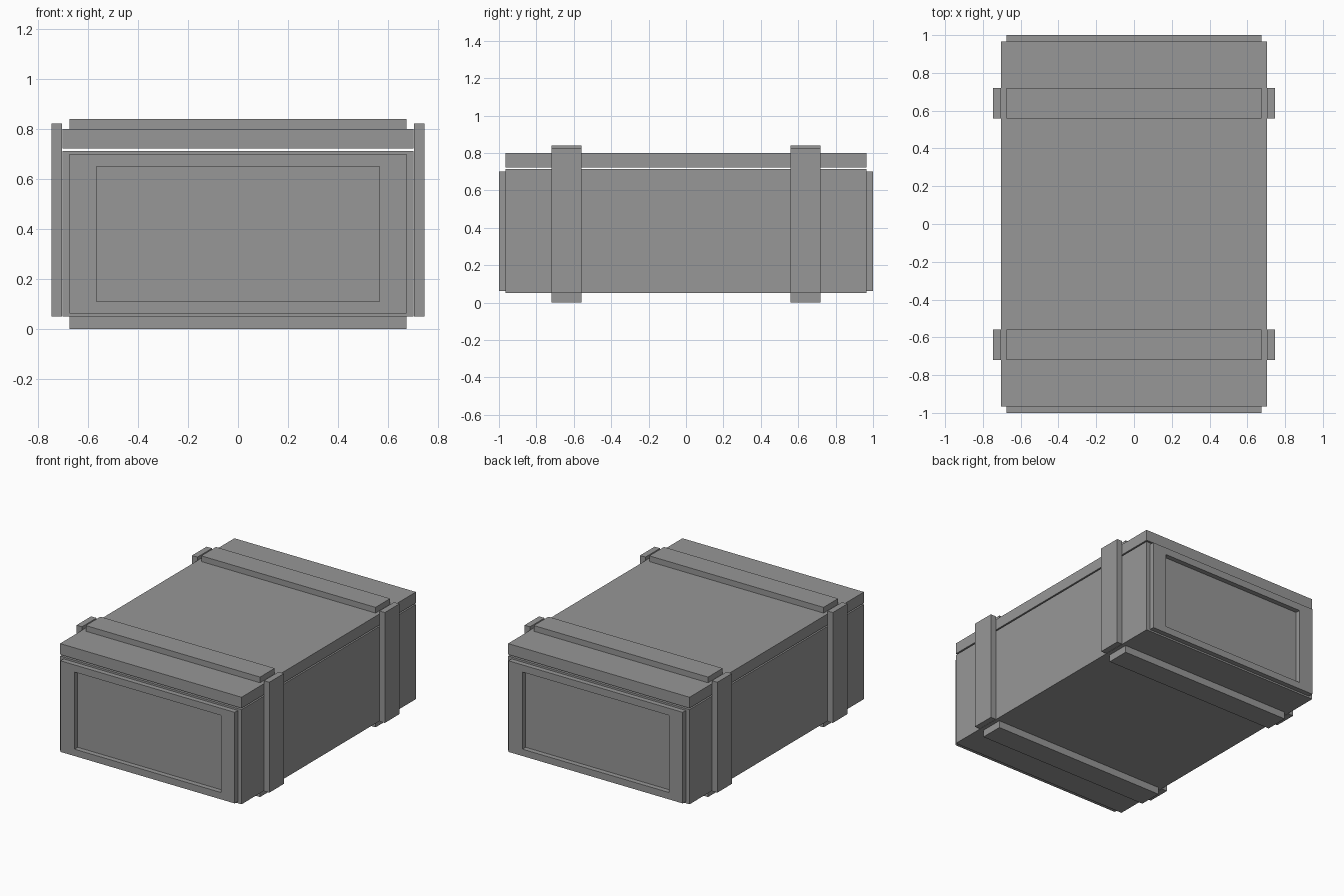
import bpy
import bmesh

# Remove the default cube
old = bpy.data.objects.get("Cube")
if old:
    bpy.data.objects.remove(old, do_unlink=True)

# Single flat colour
grey = bpy.data.materials.new("plain grey")
grey.use_nodes = True
colour = (0.31, 0.31, 0.31, 1)
grey.diffuse_color = colour
grey.node_tree.nodes["Principled BSDF"].inputs["Base Color"].default_value = colour


def finish(name, bm):
    mesh = bpy.data.meshes.new(name)
    bm.to_mesh(mesh)
    bm.free()
    mesh.materials.append(grey)
    obj = bpy.data.objects.new(name, mesh)
    bpy.context.collection.objects.link(obj)
    return obj


def box(name, xs, ys, zs):
    """Box spanning the given ranges on each axis."""
    bm = bmesh.new()
    bmesh.ops.create_cube(bm, size=1)
    for v in bm.verts:
        v.co = [r[0] if c < 0 else r[1] for c, r in zip(v.co, (xs, ys, zs))]
    return finish(name, bm)


def frame(name, outer, inner, ys):
    """Rectangular frame in the xz plane; outer and inner are (half_x, z0, z1)."""
    bm = bmesh.new()
    loops = []
    for hx, z0, z1 in (outer, inner):
        for y in ys:
            loops.append([bm.verts.new((x, y, z)) for x, z in
                          ((-hx, z0), (hx, z0), (hx, z1), (-hx, z1))])
    of, ob, nf, nb = loops
    for a, b in ((of, nf), (nf, nb), (nb, ob), (ob, of)):
        for i in range(4):
            j = (i + 1) % 4
            bm.faces.new((a[i], a[j], b[j], b[i]))
    bmesh.ops.recalc_face_normals(bm, faces=bm.faces)
    return finish(name, bm)


W, L = 0.703, 0.965          # half width and half length of the box
BATTEN = 0.675               # half length of the cross battens

# Box body and lid, with a thin gap between them
box("crate_body", (-W, W), (-L, L), (0.05, 0.713))
box("crate_lid", (-W, W), (-L, L), (0.723, 0.8))

for s, end in ((-1, "front"), (1, "back")):
    # Raised frame on the end panel
    frame(end + "_end_frame", (BATTEN, 0.062, 0.7), (0.567, 0.11, 0.65),
          sorted((s * L, s * 1.0)))

    # Battens wrapped around the box
    ys = sorted((s * 0.558, s * 0.72))
    box(end + "_top_batten", (-BATTEN, BATTEN), ys, (0.8, 0.84))
    box(end + "_bottom_batten", (-BATTEN, BATTEN), ys, (0, 0.05))
    for side, name in ((-1, "right"), (1, "left")):
        box(f"{end}_{name}_batten", sorted((side * 0.705, side * 0.747)),
            ys, (0.05, 0.823))
